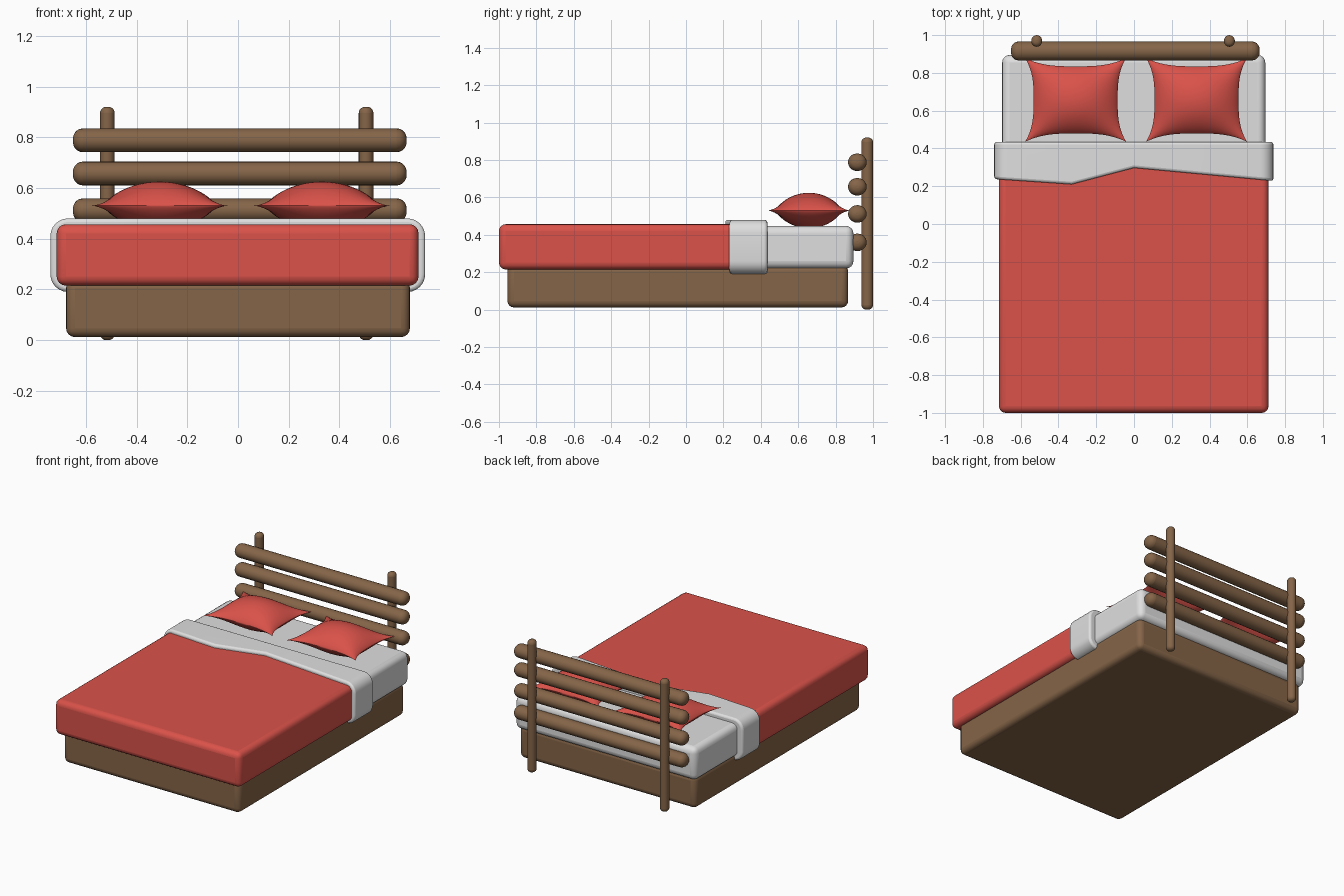
import bpy, bmesh, math
from mathutils import Vector

if "Cube" in bpy.data.objects:
    bpy.data.objects.remove(bpy.data.objects["Cube"], do_unlink=True)


def material(name, rgb):
    m = bpy.data.materials.new(name)
    m.use_nodes = True
    m.diffuse_color = (*rgb, 1)
    m.node_tree.nodes["Principled BSDF"].inputs["Base Color"].default_value = (*rgb, 1)
    return m


RED = material("red cloth", (0.70, 0.085, 0.068))
WHITE = material("white linen", (0.74, 0.74, 0.74))
WOOD = material("brown wood", (0.235, 0.13, 0.065))


def finish(name, bm, mat, bevel=0.0, segments=4):
    bmesh.ops.recalc_face_normals(bm, faces=bm.faces[:])
    mesh = bpy.data.meshes.new(name)
    bm.to_mesh(mesh)
    bm.free()
    mesh.materials.append(mat)
    ob = bpy.data.objects.new(name, mesh)
    bpy.context.collection.objects.link(ob)
    if bevel:
        mod = ob.modifiers.new("rounding", "BEVEL")
        mod.width, mod.segments = bevel, segments
        mod.limit_method, mod.angle_limit = "ANGLE", math.radians(40)
    bpy.ops.object.select_all(action="DESELECT")
    bpy.context.view_layer.objects.active = ob
    ob.select_set(True)
    bpy.ops.object.shade_smooth_by_angle(angle=math.radians(35))
    return ob


def box(name, lo, hi, mat, bevel):
    lo, hi = Vector(lo), Vector(hi)
    bm = bmesh.new()
    bmesh.ops.create_cube(bm, size=1)
    for v in bm.verts:
        v.co = (lo + hi) / 2 + v.co * (hi - lo)
    finish(name, bm, mat, bevel)


def log(name, center, length, radii, axis):
    """Round-ended pole along x or z; radii are its two cross half-widths."""
    bm = bmesh.new()
    bmesh.ops.create_cone(bm, cap_ends=True, segments=20, radius1=1, radius2=1, depth=length)
    for v in bm.verts:
        a, b, c = v.co.x * radii[0], v.co.y * radii[1], v.co.z
        v.co = Vector(center) + (Vector((c, a, b)) if axis == "x" else Vector((a, b, c)))
    finish(name, bm, WOOD, min(radii) * 0.85, 5)


# Frame, mattress and blanket
box("bed_base", (-0.678, -0.955, 0.012), (0.678, 0.867, 0.24), WOOD, 0.035)
box("mattress", (-0.698, -0.94, 0.22), (0.695, 0.895, 0.448), WHITE, 0.04)
box("blanket", (-0.715, -1.0, 0.215), (0.712, 0.36, 0.457), RED, 0.036)

# Folded sheet: band with a slanted front edge and round shoulders
outline = [(-0.74, 0.238), (-0.33, 0.21), (0, 0.297), (0.738, 0.228), (0.738, 0.435), (-0.74, 0.435)]
bm = bmesh.new()
face = bm.faces.new([bm.verts.new((x, y, 0.19)) for x, y in outline])
top = bmesh.ops.extrude_face_region(bm, geom=[face])["geom"]
for v in top:
    if isinstance(v, bmesh.types.BMVert):
        v.co.z = 0.48
shoulders = [e for e in bm.edges
             if all(abs(v.co.x) > 0.7 for v in e.verts)
             and abs(e.verts[0].co.y - e.verts[1].co.y) > 0.1]
bmesh.ops.bevel(bm, geom=shoulders, offset=0.07, segments=6, profile=0.5, affect="EDGES")
finish("folded_sheet", bm, WHITE, 0.014, 3)

# Headboard
for i, z in enumerate((0.36, 0.512, 0.657, 0.788)):
    log(f"headboard_rail_{i + 1}", (0.007, 0.916, z), 1.316, (0.05, 0.047), "x")
for side, x in (("right", -0.515), ("left", 0.505)):
    log(f"headboard_post_{side}", (x, 0.969, 0.46), 0.92, (0.029, 0.031), "z")


# Pillows: two domed sheets sharing a pinched seam
def pillow(name, cx, cy, cz):
    n = 28
    bm = bmesh.new()
    for sign in (1, -1):
        grid = []
        for i in range(n + 1):
            row = []
            for j in range(n + 1):
                u, v = (math.sin(math.pi * (k / n - 0.5)) for k in (i, j))
                x = 0.268 * u * (1 - 0.17 * (1 - abs(v) ** 3))
                y = 0.222 * v * (1 - 0.20 * (1 - abs(u) ** 3))
                z = sign * 0.095 * max(0, (1 - u * u) * (1 - v * v)) ** 0.75
                row.append(bm.verts.new((cx + x, cy + y, cz + z)))
            grid.append(row)
        for i in range(n):
            for j in range(n):
                bm.faces.new((grid[i][j], grid[i + 1][j], grid[i + 1][j + 1], grid[i][j + 1]))
    bmesh.ops.remove_doubles(bm, verts=bm.verts[:], dist=0.0002)
    finish(name, bm, RED)


pillow("pillow_right", -0.309, 0.657, 0.53)
pillow("pillow_left", 0.331, 0.657, 0.53)
